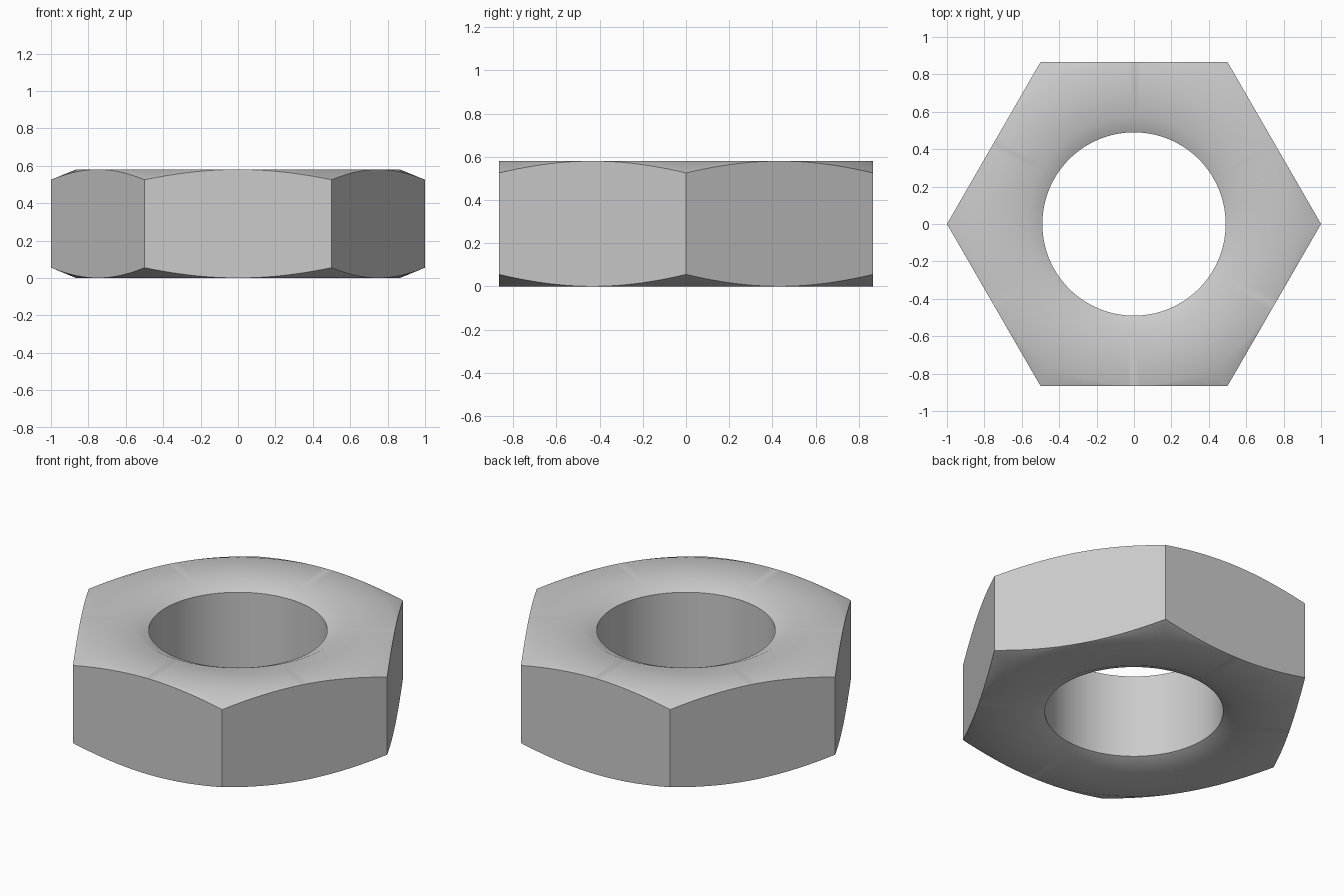
import bpy
import bmesh
from math import pi, cos, sin, radians

cube = bpy.data.objects.get("Cube")
if cube:
    bpy.data.objects.remove(cube, do_unlink=True)

HEIGHT = 0.58
APOTHEM = cos(pi / 6)      # distance from axis to each flat
HOLE, SINK = 0.49, 0.57    # bore radius, countersink radius
SINK_DEPTH = 0.037
CHAMFER = 0.055            # drop of the chamfer at the corners
PER_SIDE = 24
COUNT = 6 * PER_SIDE


def half_profile(angle):
    """Radius and drop from the face: bore rim, countersink, flat, hex edge."""
    off = angle % (pi / 3) - pi / 6
    edge = APOTHEM / cos(off)
    drop = CHAMFER * (edge - APOTHEM) / (1 - APOTHEM)
    return [(HOLE, SINK_DEPTH), (SINK, 0), (APOTHEM, 0), (edge, drop)]


# Hexagonal nut: a closed profile swept round the axis
bm = bmesh.new()
rings = []
for i in range(COUNT):
    a = 2 * pi * i / COUNT
    half = half_profile(a)
    loop = [(r, HEIGHT - d) for r, d in half] + [(r, d) for r, d in reversed(half)]
    rings.append([bm.verts.new((r * cos(a), r * sin(a), z)) for r, z in loop])

for i, ring in enumerate(rings):
    nxt = rings[(i + 1) % COUNT]
    n = len(ring)
    for j in range(n):
        k = (j + 1) % n
        bm.faces.new((ring[j], ring[k], nxt[k], nxt[j]))

# The chamfer vanishes at the middle of each flat
bmesh.ops.remove_doubles(bm, verts=bm.verts, dist=1e-5)
bmesh.ops.recalc_face_normals(bm, faces=bm.faces)
mesh = bpy.data.meshes.new("hex_nut")
bm.to_mesh(mesh)
bm.free()

nut = bpy.data.objects.new("hex_nut", mesh)
bpy.context.collection.objects.link(nut)

# Grey steel
steel = bpy.data.materials.new("grey_steel")
steel.use_nodes = True
colour = (0.6, 0.6, 0.6, 1)
steel.diffuse_color = colour
steel.node_tree.nodes["Principled BSDF"].inputs["Base Color"].default_value = colour
mesh.materials.append(steel)

# Smooth bore, countersink and chamfer; crisp outer edges
bpy.ops.object.select_all(action='DESELECT')
nut.select_set(True)
bpy.context.view_layer.objects.active = nut
bpy.ops.object.shade_smooth_by_angle(angle=radians(35))
